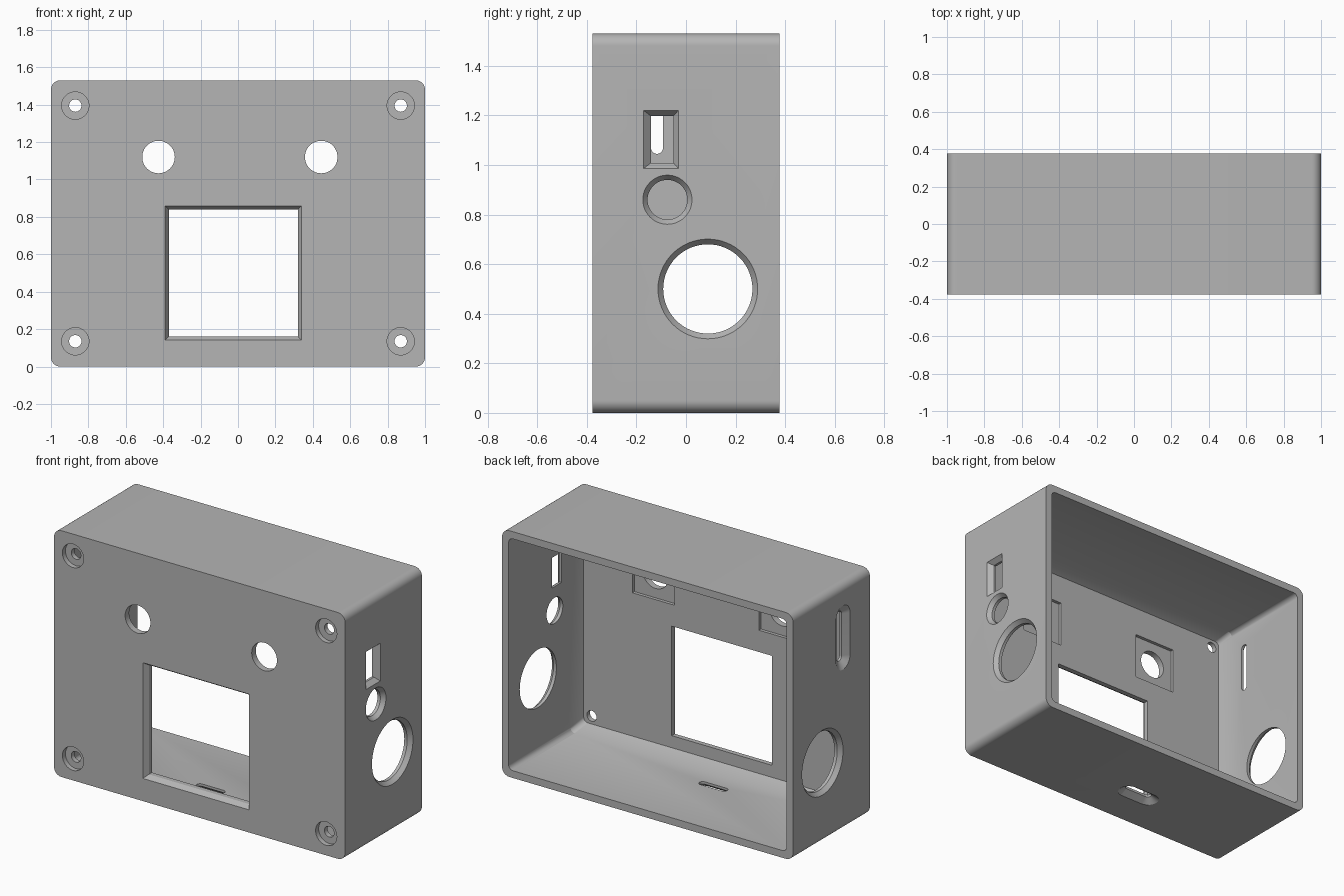
import bpy, bmesh, math

if "Cube" in bpy.data.objects:
    bpy.data.objects.remove(bpy.data.objects["Cube"], do_unlink=True)

# Overall size of the case
HALF_W, HALF_D, HEIGHT = 1.0, 0.377, 1.53
MID = HEIGHT / 2
WALL, PLATE = 0.045, 0.06
EPS = 0.02

grey = bpy.data.materials.new("case_grey")
grey.use_nodes = True
colour = (0.46, 0.46, 0.46, 1)
grey.diffuse_color = colour
grey.node_tree.nodes["Principled BSDF"].inputs["Base Color"].default_value = colour


def outline(ca, cb, ha, hb, r=0.0, seg=12):
    """Rounded rectangle; a full radius gives a circle or a slot."""
    if r <= 0:
        seg = 0
    pts = []
    for q, (sa, sb) in enumerate(((1, 1), (-1, 1), (-1, -1), (1, -1))):
        for i in range(seg + 1):
            t = (q + (i / seg if seg else 0)) * math.pi / 2
            p = (ca + sa * (ha - r) + r * math.cos(t),
                 cb + sb * (hb - r) + r * math.sin(t))
            if not pts or math.dist(p, pts[-1]) > 1e-5:
                pts.append(p)
    if math.dist(pts[0], pts[-1]) < 1e-5:
        pts.pop()
    return pts


def loft(name, axis, sections):
    """Closed solid through a list of (depth, outline) along an axis."""
    place = {"x": lambda a, b, d: (d, a, b),
             "y": lambda a, b, d: (a, d, b),
             "z": lambda a, b, d: (a, b, d)}[axis]
    bm = bmesh.new()
    rings = [[bm.verts.new(place(a, b, d)) for a, b in pts] for d, pts in sections]
    for lo, hi in zip(rings, rings[1:]):
        n = len(lo)
        for i in range(n):
            j = (i + 1) % n
            bm.faces.new((lo[i], lo[j], hi[j], hi[i]))
    bm.faces.new(rings[0])
    bm.faces.new(rings[-1])
    bmesh.ops.recalc_face_normals(bm, faces=bm.faces)
    mesh = bpy.data.meshes.new(name)
    bm.to_mesh(mesh)
    bm.free()
    mesh.materials.append(grey)
    obj = bpy.data.objects.new(name, mesh)
    bpy.context.collection.objects.link(obj)
    return obj


def cut(axis, sections):
    cutter = loft("cutter", axis, sections)
    cutter.hide_render = True
    mod = case.modifiers.new("cut", "BOOLEAN")
    mod.operation, mod.solver, mod.object = "DIFFERENCE", "EXACT", cutter
    bpy.context.view_layer.objects.active = case
    bpy.ops.object.modifier_apply(modifier=mod.name)
    bpy.data.objects.remove(cutter, do_unlink=True)


def flared_cut(axis, face, inward, outer, inner, flare, thick):
    """Opening with a bevelled mouth on the outside face."""
    cut(axis, [(face - inward * 0.001, outer), (face + inward * flare, inner),
               (face + inward * (thick + EPS), inner)])


# Case shell: rounded block, hollow and open at the back
case = loft("enclosure_case", "y",
            [(y, outline(0, MID, HALF_W, MID, 0.05)) for y in (-HALF_D, HALF_D)])
inner = outline(0, MID, HALF_W - WALL, MID - WALL, 0.03)
floor_ring = outline(0, MID, HALF_W - 0.075, MID - 0.085, 0.03)
cut("y", [(-HALF_D + PLATE, floor_ring), (-0.23, inner), (HALF_D + EPS, inner)])

# Screw holes with counterbores in the four corners
for x in (-0.87, 0.87):
    for z in (0.135, 1.395):
        for r, depth in ((0.073, 0.03), (0.033, PLATE + EPS)):
            ring = outline(x, z, r, r, r)
            cut("y", [(-HALF_D - EPS, ring), (-HALF_D + depth, ring)])

# Round button holes with square seats on the inside
for x in (-0.425, 0.445):
    ring = outline(x, 1.12, 0.087, 0.087, 0.087)
    cut("y", [(-HALF_D - EPS, ring), (-HALF_D + PLATE + EPS, ring)])
    seat = outline(x, 1.12, 0.145, 0.145)
    cut("y", [(-HALF_D + PLATE - 0.02, seat), (-HALF_D + PLATE + EPS, seat)])

# Display window
flared_cut("y", -HALF_D, 1, outline(-0.025, 0.5, 0.365, 0.36),
           outline(-0.025, 0.5, 0.345, 0.34), 0.03, PLATE)

# Large round ports on both sides
for side in (-1, 1):
    flared_cut("x", side * HALF_W, -side, outline(0.088, 0.5, 0.202, 0.202, 0.202, 16),
               outline(0.088, 0.5, 0.18, 0.18, 0.18, 16), 0.025, WALL)

# Left side: switch opening and small round port
flared_cut("x", HALF_W, -1, outline(-0.101, 1.103, 0.071, 0.118),
           outline(-0.096, 1.103, 0.045, 0.094), 0.03, WALL)
flared_cut("x", HALF_W, -1, outline(-0.075, 0.86, 0.1, 0.1, 0.1),
           outline(-0.075, 0.86, 0.08, 0.08, 0.08), 0.025, WALL)

# Right side and underside: bevelled slots
flared_cut("x", -HALF_W, 1, outline(-0.113, 1.2, 0.07, 0.2, 0.07),
           outline(-0.117, 1.2, 0.024, 0.155, 0.024), 0.03, WALL)
flared_cut("z", 0, 1, outline(-0.118, -0.1, 0.14, 0.065, 0.065),
           outline(-0.118, -0.1, 0.095, 0.022, 0.022), 0.03, WALL)

# Smooth the rounded parts, keep the edges crisp
bpy.ops.object.select_all(action="DESELECT")
case.select_set(True)
bpy.context.view_layer.objects.active = case
bpy.ops.object.shade_smooth_by_angle(angle=math.radians(25))
